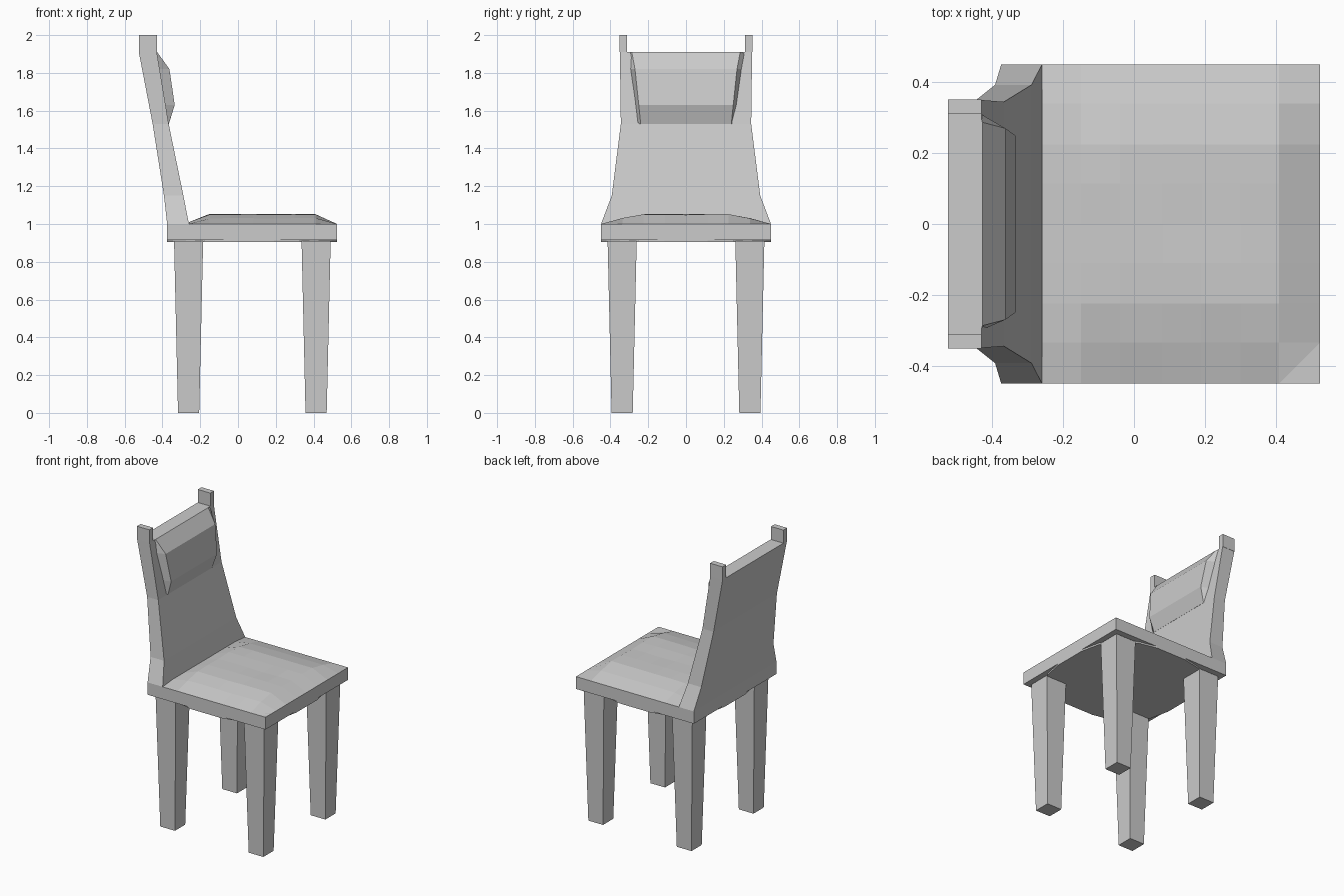
import bpy, random

if "Cube" in bpy.data.objects:
    bpy.data.objects.remove(bpy.data.objects["Cube"])

random.seed(3)


def make(name, verts, faces):
    me = bpy.data.meshes.new(name)
    me.from_pydata(verts, [], faces)
    me.update()
    ob = bpy.data.objects.new(name, me)
    bpy.context.collection.objects.link(ob)
    return ob


def loft(name, rings):
    """Closed solid through rings of equal length, listed bottom to top, counter-clockwise."""
    n = len(rings[0])
    verts = [v for r in rings for v in r]
    faces = [tuple(reversed(range(n))), tuple(range(len(verts) - n, len(verts)))]
    for k in range(len(rings) - 1):
        for i in range(n):
            j = (i + 1) % n
            faces.append((k * n + i, k * n + j, (k + 1) * n + j, (k + 1) * n + i))
    return make(name, verts, faces)


def rect(x0, x1, y0, y1, z):
    return [(x0, y0, z), (x1, y0, z), (x1, y1, z), (x0, y1, z)]


# Seat slab
loft("seat", [rect(-0.375, 0.525, -0.45, 0.45, z) for z in (0.915, 1.0)])

# Thin underside plate with rounded corners
cx, corner = 0.075, [(0.45, 0.115), (0.42, 0.25), (0.35, 0.35), (0.25, 0.42), (0.115, 0.45)]
outline = (corner + [(-x, y) for x, y in reversed(corner)]
           + [(-x, -y) for x, y in corner] + [(x, -y) for x, y in reversed(corner)])
loft("seat_underside", [[(cx + x, y, z) for x, y in outline] for z in (0.904, 0.915)])

# Seat cushion: shallow padded grid, uneven on top
xs = [-0.26, -0.15, -0.04, 0.08, 0.19, 0.30, 0.41, 0.525]
ys = [-0.45, -0.335, -0.225, -0.11, 0, 0.115, 0.225, 0.34, 0.45]
lift = [0, 0.030, 0.050, 0.053, 0.050, 0.053, 0.050, 0.030, 0]
verts = []
for i, x in enumerate(xs):
    for j, y in enumerate(ys):
        if i == len(xs) - 1 or j in (0, len(ys) - 1):
            z = 1.0
        elif i == 0:
            z = 1.01
        else:
            z = 1.0 + lift[j] + random.uniform(-0.002, 0.002)
        verts.append((x, y, z))
m = len(ys)
make("seat_cushion", verts,
     [(i * m + j, (i + 1) * m + j, (i + 1) * m + j + 1, i * m + j + 1)
      for i in range(len(xs) - 1) for j in range(m - 1)])

# Tapered legs, mirrored left and right
for place, x in (("back", -0.2615), ("front", 0.4135)):
    for side, s in (("right", -1), ("left", 1)):
        rings = []
        for z, h in ((0, 0.056), (0.91, 0.077)):
            y = s * 0.338
            rings.append(rect(x - h, x + h, y - h, y + h, z))
        loft(f"{place}_{side}_leg", rings)

# Backrest: leaning panel that narrows upward (z, back x, front x, half width)
sections = [(1.0, -0.375, -0.26, 0.45), (1.15, -0.392, -0.289, 0.393),
            (1.53, -0.452, -0.367, 0.345), (1.91, -0.525, -0.43, 0.35)]
loft("backrest", [rect(b, f, -w, w, z) for z, b, f, w in sections])

# Posts at the top corners of the backrest
for side, s in (("right", -1), ("left", 1)):
    y0, y1 = sorted((s * 0.312, s * 0.352))
    loft(f"{side}_back_post", [rect(-0.525, -0.43, y0, y1, z) for z in (1.91, 2.0)])

# Headrest pad (z, wall x, front x, half width at wall, half width at front)
pad = [(1.53, -0.37, -0.366, 0.255, 0.24), (1.63, -0.39, -0.335, 0.268, 0.25),
       (1.82, -0.42, -0.363, 0.295, 0.27), (1.91, -0.435, -0.428, 0.312, 0.287)]
loft("headrest_pad", [[(b, -w, z), (f, -v, z), (f, v, z), (b, w, z)] for z, b, f, w, v in pad])
